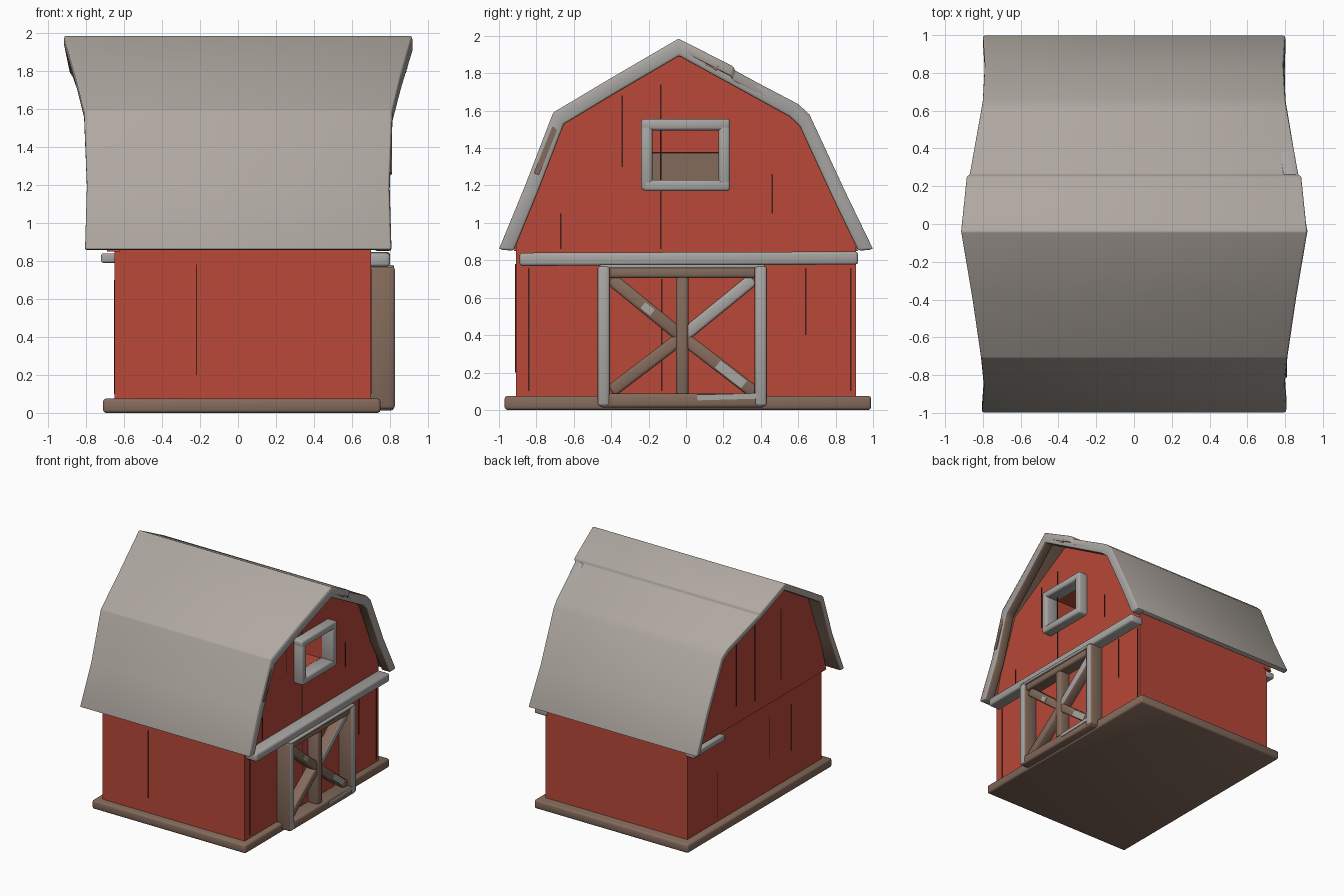
import bpy, bmesh, math
from mathutils import Vector, Matrix

if "Cube" in bpy.data.objects:
    bpy.data.objects.remove(bpy.data.objects["Cube"])


def material(name, rgb):
    m = bpy.data.materials.new(name)
    m.diffuse_color = (*rgb, 1)
    m.use_nodes = True
    m.node_tree.nodes["Principled BSDF"].inputs["Base Color"].default_value = m.diffuse_color
    return m


RED = material("barn red", (0.48, 0.065, 0.04))
ROOF = material("warm grey roof", (0.43, 0.39, 0.355))
TRIM = material("pale grey trim", (0.39, 0.38, 0.365))
BROWN = material("weathered brown", (0.23, 0.145, 0.105))
SEAM = material("dark seam", (0.05, 0.015, 0.012))


def finish(name, bm, mats, bevel=0.0, rule=None):
    """Turn a bmesh into a named object; rule(normal) picks the material slot."""
    bmesh.ops.recalc_face_normals(bm, faces=bm.faces)
    bm.normal_update()
    if rule:
        for f in bm.faces:
            f.material_index = rule(f)
    me = bpy.data.meshes.new(name)
    bm.to_mesh(me)
    bm.free()
    ob = bpy.data.objects.new(name, me)
    bpy.context.collection.objects.link(ob)
    for m in mats:
        me.materials.append(m)
    bpy.ops.object.select_all(action='DESELECT')
    ob.select_set(True)
    bpy.context.view_layer.objects.active = ob
    if bevel:
        b = ob.modifiers.new("soft edges", 'BEVEL')
        b.width, b.segments = bevel, 2
        bpy.ops.object.modifier_apply(modifier=b.name)
        bpy.ops.object.shade_smooth_by_angle(angle=math.radians(50))
    return ob


def box(name, lo, hi, mats, bevel=0.0, rule=None):
    bm = bmesh.new()
    lo, hi = Vector(lo), Vector(hi)
    size, mid = hi - lo, (lo + hi) / 2
    bmesh.ops.create_cube(bm, size=1, matrix=Matrix.Translation(mid) @ Matrix.Diagonal((*size, 1)))
    return finish(name, bm, mats, bevel, rule)


def plank(name, a, b, width, x0, x1, mats, bevel=0.015, rule=None):
    """Board lying on the gable, running between (y, z) points a and b."""
    a, b = Vector(a), Vector(b)
    d = b - a
    bm = bmesh.new()
    mat = (Matrix.Translation(((x0 + x1) / 2, (a.x + b.x) / 2, (a.y + b.y) / 2))
           @ Matrix.Rotation(math.atan2(d.y, d.x), 4, 'X')
           @ Matrix.Diagonal((x1 - x0, d.length, width, 1)))
    bmesh.ops.create_cube(bm, size=1, matrix=mat)
    return finish(name, bm, mats, bevel, rule)


def front_first(f):      # outward-facing side takes the first colour
    return 0 if f.normal.x > 0.5 else 1


# Roof outline: y, z, half width along x
ROOF_LINE = [(-1.0, 0.86, 0.805), (-0.86, 1.2, 0.795), (-0.71, 1.59, 0.81),
             (-0.40, 1.775, 0.855), (-0.04, 1.985, 0.915), (0.255, 1.835, 0.885),
             (0.262, 1.812, 0.87), (0.60, 1.635, 0.81), (0.66, 1.58, 0.80),
             (0.85, 1.17, 0.79), (1.0, 0.86, 0.80)]


def shrink(y, z, k):
    return y * k, 0.8 + (z - 0.8) * k


def roof_band(name, k, x_range, mats, bevel=0.0, rule=None, line=ROOF_LINE):
    """Sweep a slab along the roof outline, k setting its inner edge."""
    bm = bmesh.new()
    rings = []
    for y, z, w in line:
        x0, x1 = x_range(w)
        yi, zi = shrink(y, z, k)
        rings.append([bm.verts.new(p) for p in
                      ((x0, y, z), (x1, y, z), (x1, yi, zi), (x0, yi, zi))])
    for r, s in zip(rings, rings[1:]):
        for i in range(4):
            j = (i + 1) % 4
            bm.faces.new((r[i], r[j], s[j], s[i]))
    bm.faces.new(rings[0])
    bm.faces.new(rings[-1])
    return finish(name, bm, mats, bevel, rule)


def underside(f):        # faces looking towards the barn's middle are bare wood
    c = f.calc_center_median()
    inward = f.normal.y * c.y + f.normal.z * (c.z - 0.8)
    return 1 if abs(f.normal.x) < 0.6 and inward < -0.1 else 0


roof = roof_band("roof", 0.95, lambda w: (-w, w), (ROOF, BROWN), 0.008, underside)
smooth_line = [p for i, p in enumerate(ROOF_LINE) if i not in (5, 6)]
roof_band("gable_trim", 0.925, lambda w: (w - 0.08, w + 0.003), (TRIM, BROWN), 0.012,
          underside, [(y * 0.995, z - 0.004, w) for y, z, w in smooth_line])

# Worn wood patches on the gable trim
for (y0, z0), (y1, z1), x in (((-0.80, 1.26), (-0.70, 1.51), 0.803), ((0.03, 1.90), (0.17, 1.825), 0.885)):
    plank("trim_wear", (y0, z0), (y1, z1), 0.03, x, x + 0.008, (BROWN,), 0)

# Walls: one gambrel-shaped prism, the upper back gable jutting slightly
def prism(name, outline, x0, x1):
    bm = bmesh.new()
    ends = [[bm.verts.new((x, y, z)) for y, z in outline] for x in (x0, x1)]
    n = len(outline)
    for i in range(n):
        j = (i + 1) % n
        bm.faces.new((ends[0][i], ends[0][j], ends[1][j], ends[1][i]))
    bm.faces.new(ends[0])
    bm.faces.new(ends[1])
    return finish(name, bm, (RED,))


arch = [shrink(y, z, 0.96) for y, z, w in smooth_line[1:-1]]
walls = prism("walls", [(-0.91, 0.04), (-0.91, 0.9)] + arch + [(0.91, 0.9), (0.91, 0.04)], -0.65, 0.70)
prism("back_upper_gable", [(-0.92, 0.85)] + arch + [(0.92, 0.85)], -0.69, -0.62)

# Loft window recess
cutter = box("window_cutter", (0.45, -0.185, 1.225), (0.9, 0.175, 1.50), (RED,))
cutter.hide_render = True
cut = walls.modifiers.new("window", 'BOOLEAN')
cut.operation, cut.object, cut.solver = 'DIFFERENCE', cutter, 'EXACT'
bpy.context.view_layer.objects.active = walls
bpy.ops.object.modifier_apply(modifier=cut.name)
bpy.data.objects.remove(cutter)
box("window_inner_board", (0.45, -0.185, 1.225), (0.458, 0.175, 1.37), (BROWN,))
box("window_inner_seam", (0.45, -0.185, 1.37), (0.459, 0.175, 1.38), (SEAM,))

# Window frame
for name, a, b in (("top", (-0.24, 1.525), (0.235, 1.525)), ("bottom", (-0.23, 1.20), (0.235, 1.20)),
                   ("left", (-0.21, 1.175), (-0.21, 1.55)), ("right", (0.205, 1.175), (0.205, 1.55))):
    plank("window_frame_" + name, a, b, 0.06, 0.66, 0.78, (TRIM,))

# Cross beam above the door, and a short piece left on the back
plank("cross_beam", (-0.89, 0.805), (0.92, 0.812), 0.07, 0.68, 0.80, (TRIM, TRIM))
box("back_beam", (-0.72, 0.50, 0.79), (-0.64, 0.92, 0.84), (TRIM,), 0.01)

# Base plinth
box("base", (-0.71, -0.97, 0.0), (0.75, 0.99, 0.075), (BROWN,), 0.015)

# Barn door: frame, middle post and crossed braces
for side, y in (("left", -0.44), ("right", 0.40)):
    plank("door_post_" + side, (y, 0.02), (y, 0.77), 0.065, 0.69, 0.825, (TRIM, BROWN), 0.015, front_first)
plank("door_top_rail", (-0.42, 0.735), (0.38, 0.735), 0.06, 0.69, 0.805, (BROWN,))
plank("door_top_cap", (-0.46, 0.768), (0.42, 0.768), 0.02, 0.69, 0.82, (TRIM,), 0.005)
plank("door_bottom_rail", (-0.46, 0.05), (0.42, 0.05), 0.075, 0.69, 0.82, (BROWN,))
plank("door_bottom_wear", (0.06, 0.066), (0.38, 0.075), 0.03, 0.818, 0.825, (TRIM,), 0)
plank("door_middle_post", (-0.02, 0.07), (-0.02, 0.72), 0.065, 0.69, 0.795, (BROWN,))
hub = (-0.02, 0.39)
for name, end, mat in (("upper_left", (-0.40, 0.70), BROWN), ("lower_left", (-0.40, 0.10), BROWN),
                       ("upper_right", (0.36, 0.70), TRIM), ("lower_right", (0.37, 0.09), BROWN)):
    plank("door_brace_" + name, hub, end, 0.07, 0.69, 0.785, (mat, BROWN), 0.015, front_first)
plank("brace_wear_lower", (0.17, 0.245), (0.31, 0.135), 0.05, 0.782, 0.789, (TRIM,), 0)
plank("brace_wear_upper", (-0.23, 0.56), (-0.18, 0.52), 0.04, 0.782, 0.789, (TRIM,), 0)

# Plank seams: gable, back and long walls
for y, z0, z1 in ((-0.135, 0.86, 1.74), (-0.34, 1.3, 1.68), (0.46, 1.05, 1.26), (-0.84, 0.1, 0.76),
                  (-0.67, 0.86, 1.05), (0.64, 0.4, 0.76), (-0.13, 0.1, 0.7), (0.88, 0.1, 0.76)):
    box("gable_seam", (0.698, y - 0.004, z0), (0.703, y + 0.004, z1), (SEAM,))
for y, z0, z1 in ((-0.3, 1.0, 1.6), (0.05, 0.95, 1.75), (0.3, 1.0, 1.6)):
    box("back_upper_seam", (-0.693, y - 0.004, z0), (-0.688, y + 0.004, z1), (SEAM,))
for y, z0, z1 in ((-0.5, 0.3, 0.7), (-0.2, 0.35, 0.7), (0.5, 0.1, 0.5)):
    box("back_lower_seam", (-0.653, y - 0.003, z0), (-0.648, y + 0.003, z1), (SEAM,))
box("front_seam", (-0.222, -0.913, 0.2), (-0.215, -0.908, 0.78), (SEAM,))
